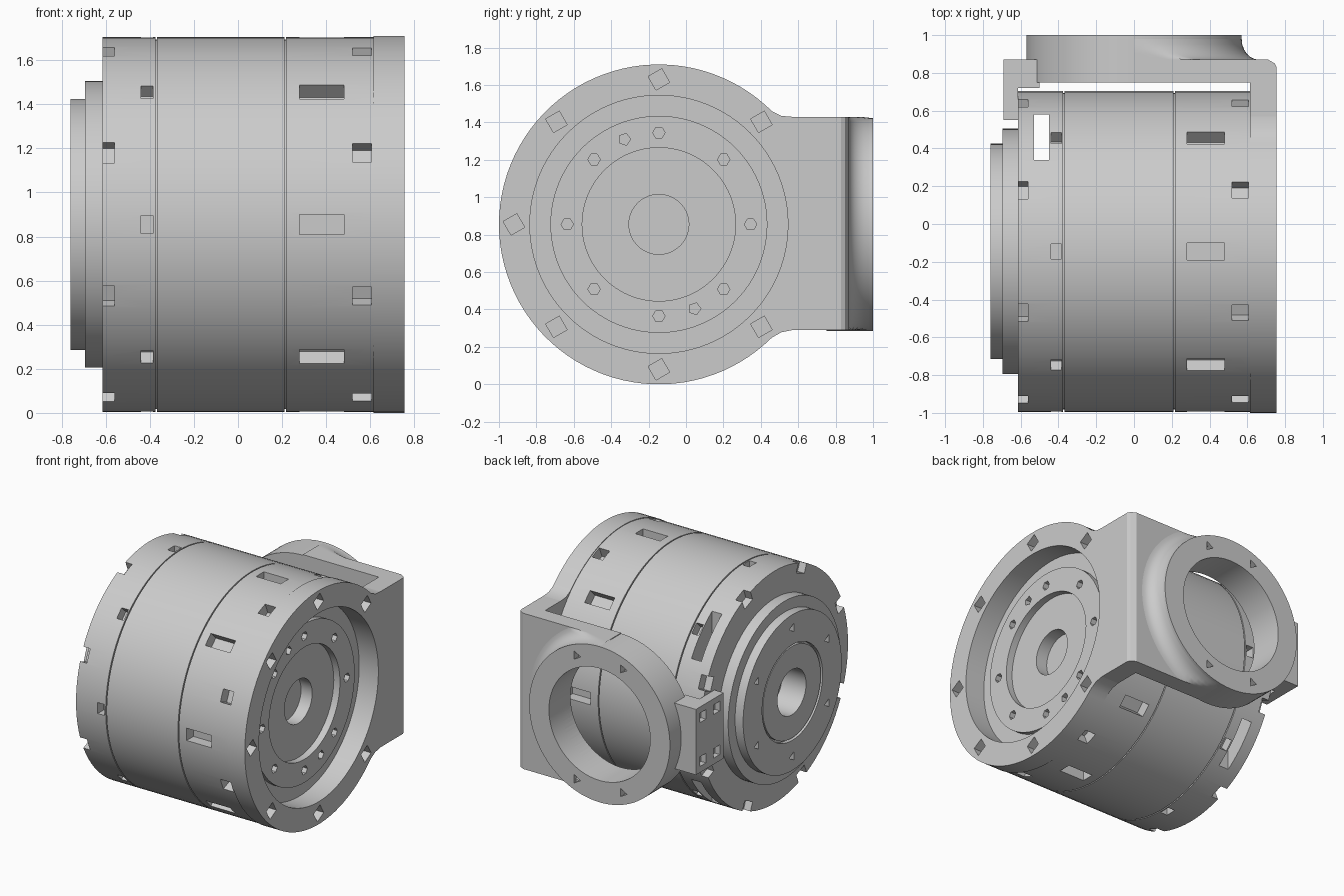
import bpy, bmesh
from math import pi, sin, cos, radians, sqrt
from mathutils import Matrix, Vector

if "Cube" in bpy.data.objects:
    bpy.data.objects.remove(bpy.data.objects["Cube"], do_unlink=True)

GREY = (0.6, 0.6, 0.6, 1)
metal = bpy.data.materials.new("machined_grey")
metal.use_nodes = True
metal.diffuse_color = GREY
metal.node_tree.nodes["Principled BSDF"].inputs["Base Color"].default_value = GREY

CY, CZ, R = -0.145, 0.855, 0.855      # drum axis and radius
LOW, HIGH = 0.29, 1.43                # arm height range
TO_X = Matrix.Translation((0, CY, CZ))                                  # local x is the axis
TO_Y = Matrix.Translation((0, 0, CZ)) @ Matrix.Rotation(pi / 2, 4, 'Z')  # axis turned along +y


def finish(name, bm):
    bmesh.ops.recalc_face_normals(bm, faces=bm.faces)
    mesh = bpy.data.meshes.new(name)
    bm.to_mesh(mesh)
    bm.free()
    mesh.materials.append(metal)
    ob = bpy.data.objects.new(name, mesh)
    bpy.context.collection.objects.link(ob)
    return ob


def activate(ob):
    bpy.ops.object.select_all(action='DESELECT')
    ob.select_set(True)
    bpy.context.view_layer.objects.active = ob


def smooth(ob):
    activate(ob)
    bpy.ops.object.shade_smooth_by_angle(angle=radians(30))


def add_lathe(bm, profile, matrix, segments=96, closed=False):
    """Spin (axial, radius) points around local x."""
    rings = []
    for a, r in profile:
        if r == 0:
            rings.append([bm.verts.new(matrix @ Vector((a, 0, 0)))] * segments)
        else:
            rings.append([bm.verts.new(matrix @ Vector((a, r * cos(2 * pi * i / segments),
                          r * sin(2 * pi * i / segments)))) for i in range(segments)])
    pairs = list(zip(rings, rings[1:] + rings[:1])) if closed else list(zip(rings, rings[1:]))
    for p, q in pairs:
        for i in range(segments):
            j = (i + 1) % segments
            bm.faces.new(list(dict.fromkeys((p[i], p[j], q[j], q[i]))))


def add_prism(bm, points, offset):
    """Extrude a flat outline by an offset vector."""
    face = bm.faces.new([bm.verts.new(p) for p in points])
    new = bmesh.ops.extrude_face_region(bm, geom=[face])["geom"]
    bmesh.ops.translate(bm, verts=[v for v in new if isinstance(v, bmesh.types.BMVert)], vec=offset)


def add_box(bm, lo, hi, matrix=Matrix()):
    lo, hi = Vector(lo), Vector(hi)
    size = hi - lo
    bmesh.ops.create_cube(bm, size=1, matrix=matrix @ Matrix.Translation((lo + hi) / 2)
                          @ Matrix.Diagonal((*size, 1)))


def add_pocket(bm, x0, x1, r0, r1, width, degrees):
    """Box pocket at an angle around the drum axis."""
    add_box(bm, (x0, r0, -width / 2), (x1, r1, width / 2),
            TO_X @ Matrix.Rotation(radians(degrees), 4, 'X'))


def add_bolt(bm, x0, x1, radius, degrees, axis, size, sides):
    """Small bolt hole on a pitch circle."""
    a = radians(degrees)
    m = axis @ Matrix.Translation((0, radius * cos(a), radius * sin(a)))
    add_lathe(bm, [(x0, 0), (x0, size), (x1, size), (x1, 0)], m, sides)


def cut(ob, bm):
    cutter = finish("cutter", bm)
    cutter.hide_render = True
    mod = ob.modifiers.new("cut", 'BOOLEAN')
    mod.operation, mod.solver, mod.object = 'DIFFERENCE', 'EXACT', cutter
    activate(ob)
    bpy.ops.object.modifier_apply(modifier=mod.name)
    bpy.data.objects.remove(cutter, do_unlink=True)


def seam(x):
    return [(x, 0.85), (x, 0.838), (x + 0.008, 0.838), (x + 0.008, 0.85)]


# Drum: stepped hub on one end, recessed bearing face on the other
bm = bmesh.new()
add_lathe(bm, [(-0.56, 0), (-0.56, 0.165), (-0.755, 0.165), (-0.755, 0.335), (-0.73, 0.335),
               (-0.73, 0.35), (-0.76, 0.35), (-0.76, 0.57), (-0.695, 0.57), (-0.695, 0.65),
               (-0.615, 0.65), (-0.615, 0.85), *seam(-0.375), *seam(0.21),
               (0.62, 0.85), (0.62, 0.69), (0.6, 0.69), (0.6, 0.58), (0.64, 0.58),
               (0.64, 0.41), (0.59, 0.41), (0.59, 0.16), (0.5, 0.16), (0.5, 0)], TO_X)
drum = finish("drum", bm)
bm = bmesh.new()
for k in range(8):
    a = 45 * k
    add_pocket(bm, 0.28, 0.48, 0.77, 0.95, 0.09, a)
    add_pocket(bm, -0.44, -0.385, 0.78, 0.95, 0.08, a)
    add_pocket(bm, 0.52, 0.605, 0.77, 0.95, 0.09, a + 22.5)
    add_pocket(bm, -0.66, -0.56, 0.78, 0.95, 0.1, a + 22.5)
    add_bolt(bm, 0.6, 0.7, 0.49, a, TO_X, 0.033, 6)
for a in (112, 293):
    add_bolt(bm, 0.6, 0.7, 0.49, a, TO_X, 0.033, 5)
for k in range(6):
    add_bolt(bm, -0.8, -0.72, 0.47, 60 * k + 30, TO_X, 0.035, 3)
# Side slots beside the clamp
add_box(bm, (-0.53, 0.34, -0.1), (-0.45, 0.58, 1.8))
cut(drum, bm)
smooth(drum)

# End flange: round outline that flares into the arm
start = 48
arc = [radians(start + (360 - 2 * start) * i / 72) for i in range(73)]
outline = [(CY + R * cos(a), CZ + R * sin(a)) for a in arc]
outline = [(0.57, HIGH), (0.51, 1.435), (0.46, 1.46)] + outline
outline += [(0.46, 0.25), (0.51, 0.278), (0.57, LOW)]
bm = bmesh.new()
add_prism(bm, [(0.615, y, z) for y, z in outline], (0.14, 0, 0))
flange = finish("end_flange", bm)
bm = bmesh.new()
add_lathe(bm, [(0.5, 0), (0.5, 0.69), (0.9, 0.69), (0.9, 0)], TO_X)
for k in range(8):
    a = radians(45 * k)
    spot = TO_X @ Matrix.Translation((0.74, 0.775 * cos(a), 0.775 * sin(a)))
    add_box(bm, (-0.05, -0.042, -0.042), (0.05, 0.042, 0.042),
            spot @ Matrix.Rotation(radians(30), 4, 'X'))
cut(flange, bm)
smooth(flange)

# Arm: angled plate wrapping from the flange to the rear
bm = bmesh.new()
add_prism(bm, [(x, y, LOW) for x, y in ((0.615, 0.57), (0.755, 0.57), (0.755, 0.83), (0.745, 0.85),
          (0.71, 0.87), (0, 0.87), (0, 0.75), (0.615, 0.75))], (0, 0, HIGH - LOW))
arm = finish("rear_arm", bm)
bm = bmesh.new()
add_lathe(bm, [(0.6, 0), (0.6, 0.41), (1.1, 0.41), (1.1, 0)], TO_Y)
cut(arm, bm)

# Rear ring with a filleted foot trimmed to the arm height
bm = bmesh.new()
add_lathe(bm, [(0.75, 0.41), (0.75, 0.57), (0.87, 0.57), (1.0, 0.57), (1.0, 0.41)],
          TO_Y, closed=True)
ring = finish("rear_ring", bm)
bm = bmesh.new()
for a in (22.5, 157.5, 202.5, 337.5):
    add_bolt(bm, 0.95, 1.05, 0.49, a + 90, TO_Y, 0.035, 3)
cut(ring, bm)
smooth(ring)

bm = bmesh.new()
steps = [radians(15 * i) for i in range(7)]
foot = [(0.98 - 0.11 * sin(t), 0.66 - 0.09 * cos(t)) for t in steps]
add_lathe(bm, [(0.86, 0.5), (0.98, 0.5)] + foot + [(0.86, 0.66)], TO_Y, closed=True)
for v in bm.verts:
    v.co.z = min(max(v.co.z, LOW), HIGH)
bmesh.ops.bisect_plane(bm, geom=bm.verts[:] + bm.edges[:] + bm.faces[:], plane_co=(0, 0, 0),
                       plane_no=(-1, 0, 0), clear_outer=True)
smooth(finish("ring_fillet", bm))

# Clamp: small bracket joining the ring to the hub end
bm = bmesh.new()
add_prism(bm, [(x, y, 0.62) for x, y in ((-0.69, 0.55), (-0.615, 0.55), (-0.615, 0.72), (-0.5, 0.72),
          (-0.5, 0.87), (-0.69, 0.87))], (0, 0, 0.48))
clamp = finish("side_clamp", bm)
bm = bmesh.new()
for y in (0.63, 0.79):
    for z in (0.7, 1.02):
        add_box(bm, (-0.72, y - 0.035, z - 0.035), (-0.65, y + 0.035, z + 0.035))
cut(clamp, bm)
